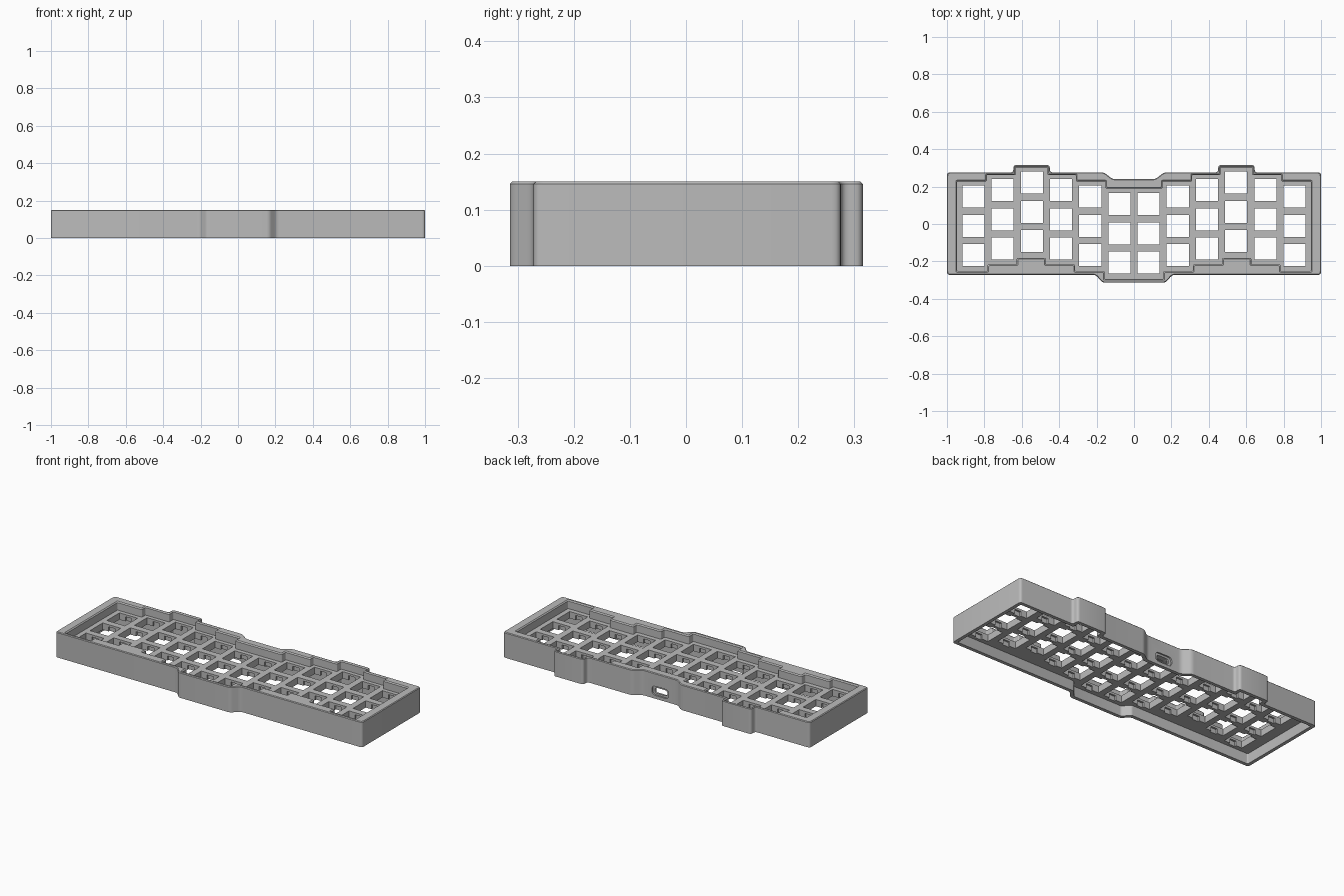
import bpy, bmesh, math
from mathutils import Vector, Matrix

if "Cube" in bpy.data.objects:
    bpy.data.objects.remove(bpy.data.objects["Cube"], do_unlink=True)

PLATE_BOTTOM, PLATE_TOP, HEIGHT = 0.06, 0.1, 0.15
PITCH, HOLE = 0.156, 0.118

grey = bpy.data.materials.new("case grey")
grey.use_nodes = True
grey.diffuse_color = (0.5, 0.5, 0.5, 1)
grey.node_tree.nodes["Principled BSDF"].inputs["Base Color"].default_value = (0.5, 0.5, 0.5, 1)


def mirrored(half):
    """Close a half outline (front to back, x > 0) by mirroring it over x = 0."""
    return half + [(-x, y) for x, y in reversed(half)]


def inset(points, d):
    """Move every side of a counter-clockwise outline inwards by d."""
    pts = [Vector(p) for p in points]
    out = []
    for i, p in enumerate(pts):
        a = (p - pts[i - 1]).normalized()
        b = (pts[(i + 1) % len(pts)] - p).normalized()
        na, nb = Vector((-a.y, a.x)), Vector((-b.y, b.x))
        out.append(p + (na + nb) * d / (1 + na.dot(nb)))
    return out


def rounded(pts, radius, steps=4):
    """Replace each corner with a short curve."""
    out = []
    for i, p in enumerate(pts):
        a, b = pts[i - 1] - p, pts[(i + 1) % len(pts)] - p
        r = min(radius, a.length * 0.45, b.length * 0.45)
        s, e = p + a.normalized() * r, p + b.normalized() * r
        for k in range(steps + 1):
            t = k / steps
            out.append(s * (1 - t) ** 2 + p * 2 * t * (1 - t) + e * t * t)
    return out


def make_object(name, bm):
    bmesh.ops.recalc_face_normals(bm, faces=bm.faces)
    mesh = bpy.data.meshes.new(name)
    bm.to_mesh(mesh)
    bm.free()
    mesh.materials.append(grey)
    obj = bpy.data.objects.new(name, mesh)
    bpy.context.collection.objects.link(obj)
    return obj


def loft(name, outline, layers, radius, matrix=Matrix()):
    """Solid through layers of (height, inset) of one outline."""
    bm = bmesh.new()
    rings = [[bm.verts.new((p.x, p.y, z)) for p in rounded(inset(outline, d), radius)]
             for z, d in layers]
    n = len(rings[0])
    for low, high in zip(rings, rings[1:]):
        for i in range(n):
            j = (i + 1) % n
            bm.faces.new((low[i], low[j], high[j], high[i]))
    bm.faces.new(rings[0])
    bm.faces.new(rings[-1])
    bm.transform(matrix)
    return make_object(name, bm)


def key_boxes(name, width, depth, z0, z1):
    """One box per key position, in staggered columns."""
    bm = bmesh.new()
    for col, y in enumerate((-0.05, -0.01, 0.025, 0.065, 0.025, -0.01)):
        for side in (-1, 1):
            for row in (-1, 0, 1):
                centre = (side * (col + 0.5) * PITCH, y + row * PITCH, (z0 + z1) / 2)
                bmesh.ops.create_cube(bm, size=1, matrix=Matrix.Translation(centre)
                                      @ Matrix.Diagonal((width, depth, z1 - z0, 1)))
    return make_object(name, bm)


def cut(target, cutter):
    mod = target.modifiers.new("cut", 'BOOLEAN')
    mod.operation, mod.solver, mod.object = 'DIFFERENCE', 'EXACT', cutter
    bpy.context.view_layer.objects.active = target
    bpy.ops.object.modifier_apply(modifier=mod.name)
    bpy.data.objects.remove(cutter, do_unlink=True)


# outer wall outline
outer = mirrored([(0.168, -0.314), (0.205, -0.272), (1, -0.272), (1, 0.276),
                  (0.645, 0.276), (0.645, 0.315), (0.45, 0.315), (0.45, 0.276),
                  (0.16, 0.276), (0.115, 0.24)])
# stepped well around the keys
well = mirrored([(0.158, -0.294), (0.158, -0.252), (0.315, -0.252), (0.315, -0.217),
                 (0.472, -0.217), (0.472, -0.182), (0.627, -0.182), (0.627, -0.217),
                 (0.783, -0.217), (0.783, -0.252), (0.946, -0.252), (0.946, 0.228),
                 (0.787, 0.228), (0.787, 0.262), (0.633, 0.262), (0.633, 0.302),
                 (0.462, 0.302), (0.462, 0.262), (0.31, 0.262), (0.31, 0.228),
                 (0.152, 0.228), (0.152, 0.19)])

case = loft("keyboard_case", outer,
            [(0, 0), (HEIGHT - 0.004, 0), (HEIGHT, 0.004)], 0.016)

# open underside, then the chamfered well above the plate
cut(case, loft("underside_cutter", outer, [(-0.02, 0.02), (PLATE_BOTTOM, 0.02)], 0.008))
cut(case, loft("well_cutter", well,
               [(PLATE_TOP, 0), (HEIGHT - 0.006, 0), (HEIGHT + 0.001, -0.007)], 0.006))

# key holes with clip notches on their front and back sides
cut(case, key_boxes("key_hole_cutter", HOLE, HOLE, 0.03, 0.13))
cut(case, key_boxes("clip_notch_cutter", 0.042, HOLE + 0.022, 0.03, PLATE_TOP - 0.013))


# cable port in the back wall: shallow recess and through slot
def port(name, w, h, y0, y1):
    z = 0.046
    shape = [(-w, z - h), (w, z - h), (w, z + h), (-w, z + h)]
    return loft(name, shape, [(-y1, 0), (-y0, 0)], h, Matrix.Rotation(math.pi / 2, 4, 'X'))


cut(case, port("port_recess_cutter", 0.055, 0.027, 0.231, 0.27))
cut(case, port("port_slot_cutter", 0.04, 0.016, 0.2, 0.25))

bpy.ops.object.select_all(action='DESELECT')
case.select_set(True)
bpy.context.view_layer.objects.active = case
bpy.ops.object.shade_smooth_by_angle(angle=math.radians(30))
